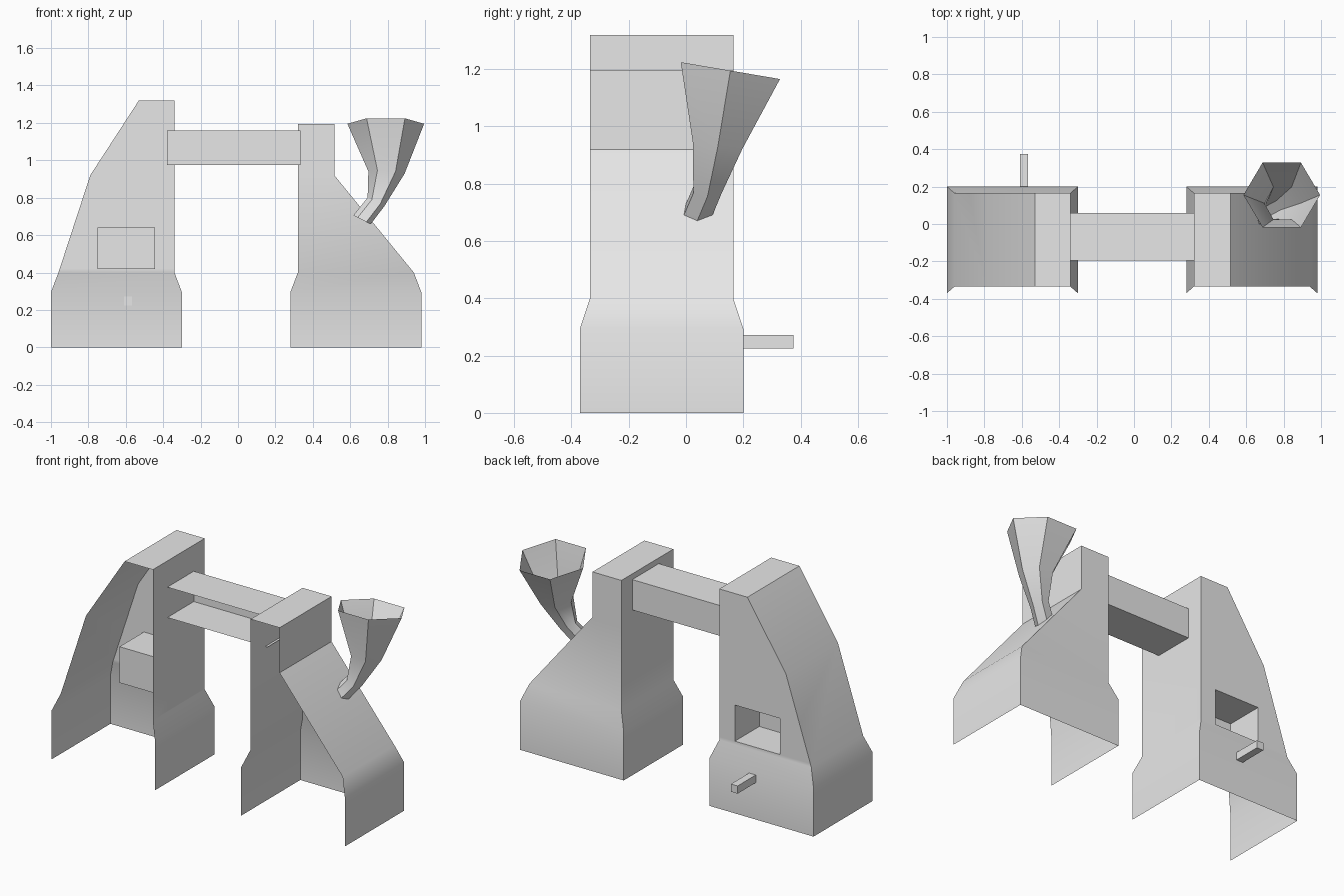
import bpy
import bmesh
from math import cos, sin, pi, radians
from mathutils import Vector

cube = bpy.data.objects.get("Cube")
if cube:
    bpy.data.objects.remove(cube, do_unlink=True)

grey = bpy.data.materials.new("plain_grey")
grey.use_nodes = True
grey.diffuse_color = (0.8, 0.8, 0.8, 1)
grey.node_tree.nodes["Principled BSDF"].inputs["Base Color"].default_value = (0.8, 0.8, 0.8, 1)


def finish(bm, name):
    """Turn a bmesh into a smooth-by-angle object."""
    mesh = bpy.data.meshes.new(name)
    bm.to_mesh(mesh)
    bm.free()
    mesh.materials.append(grey)
    ob = bpy.data.objects.new(name, mesh)
    bpy.context.collection.objects.link(ob)
    bpy.ops.object.select_all(action='DESELECT')
    ob.select_set(True)
    bpy.context.view_layer.objects.active = ob
    bpy.ops.object.shade_smooth_by_angle(angle=radians(30))
    return ob


def loft(rings, closed=False, cap=False):
    """Skin rings of points; open rings leave one side uncovered."""
    bm = bmesh.new()
    rows = [[bm.verts.new(p) for p in ring] for ring in rings]
    count = len(rows[0])
    for low, high in zip(rows, rows[1:]):
        for i in range(count if closed else count - 1):
            j = (i + 1) % count
            bm.faces.new((low[i], high[i], high[j], low[j]))
    if cap:
        bm.faces.new(rows[-1][::-1])
    bm.normal_update()
    return bm


def tower(sections):
    """Shell open at the front and below, flared at the foot."""
    rings = []
    for z, x0, x1 in sections:
        y0, y1 = (-0.37, 0.2) if z < 0.35 else (-0.335, 0.165)
        rings.append([(x0, y0, z), (x0, y1, z), (x1, y1, z), (x1, y0, z)])
    return loft(rings, cap=True)


def recess(bm, x0, x1, z0, z1, y_wall, depth):
    """Cut a rectangle in the back wall and push it inwards."""
    mid = Vector(((x0 + x1) / 2, y_wall, (z0 + z1) / 2))

    def target():
        faces = [f for f in bm.faces if f.normal.y > 0.99
                 and abs(f.calc_center_median().y - y_wall) < 0.01
                 and min(v.co.z for v in f.verts) < mid.z < max(v.co.z for v in f.verts)
                 and min(v.co.x for v in f.verts) < mid.x < max(v.co.x for v in f.verts)]
        return faces[0]

    for co, no in (((0, 0, z0), (0, 0, 1)), ((0, 0, z1), (0, 0, 1)),
                   ((x0, 0, 0), (1, 0, 0)), ((x1, 0, 0), (1, 0, 0))):
        f = target()
        bmesh.ops.bisect_plane(bm, geom=[f, *f.edges, *f.verts], plane_co=co, plane_no=no)
        bm.normal_update()
    out = bmesh.ops.extrude_face_region(bm, geom=[target()])
    verts = [g for g in out["geom"] if isinstance(g, bmesh.types.BMVert)]
    bmesh.ops.translate(bm, verts=verts, vec=(0, -depth, 0))
    # Drop the lid if the extrusion left it in place
    lids = [f for f in bm.faces if (f.calc_center_median() - mid).length < 0.01]
    bmesh.ops.delete(bm, geom=lids, context='FACES_ONLY')
    bm.normal_update()


# Tall tower with the recessed hatch in its back wall
tall = tower([(0, -1, -0.3), (0.295, -1, -0.3), (0.4, -0.96, -0.34),
              (0.92, -0.79, -0.34), (1.32, -0.53, -0.34)])
recess(tall, -0.75, -0.445, 0.42, 0.64, 0.165, 0.235)
finish(tall, "tall_tower")

# Short tower with the long outer slope
finish(tower([(0, 0.28, 0.98), (0.295, 0.28, 0.98), (0.4, 0.32, 0.94),
              (0.92, 0.32, 0.515), (1.195, 0.32, 0.515)]), "short_tower")

# Connecting beam: a channel open towards the front
finish(loft([[(x, -0.195, 1.16), (x, 0.06, 1.16), (x, 0.06, 0.975), (x, -0.195, 0.975)]
             for x in (0.335, -0.38)]), "connecting_beam")

# Small lever on the back of the tall tower
bm = bmesh.new()
bmesh.ops.create_cube(bm, size=1)
bmesh.ops.scale(bm, vec=(0.045, 0.175, 0.047), verts=bm.verts)
bmesh.ops.translate(bm, vec=(-0.588, 0.2875, 0.248), verts=bm.verts)
finish(bm, "back_lever")

# Bent six-sided funnel: centre, radii, tilt in x and y
hoops = [((0.663, 0.034, 0.682), 0.046, 0.058, -0.52, 0),
         ((0.738, 0.075, 0.778), 0.045, 0.057, -0.5, 0),
         ((0.794, 0.111, 0.935), 0.097, 0.1, -0.06, -0.1),
         ((0.79, 0.155, 1.195), 0.205, 0.2, 0, -0.17)]
rings = []
for (cx, cy, cz), rx, ry, tx, ty in hoops:
    ring = []
    for k in range(6):
        dx, dy = rx * cos(-k * pi / 3), ry * sin(-k * pi / 3)
        ring.append((cx + dx, cy + dy, cz + tx * dx + ty * dy))
    rings.append(ring)
finish(loft(rings, closed=True), "funnel")
